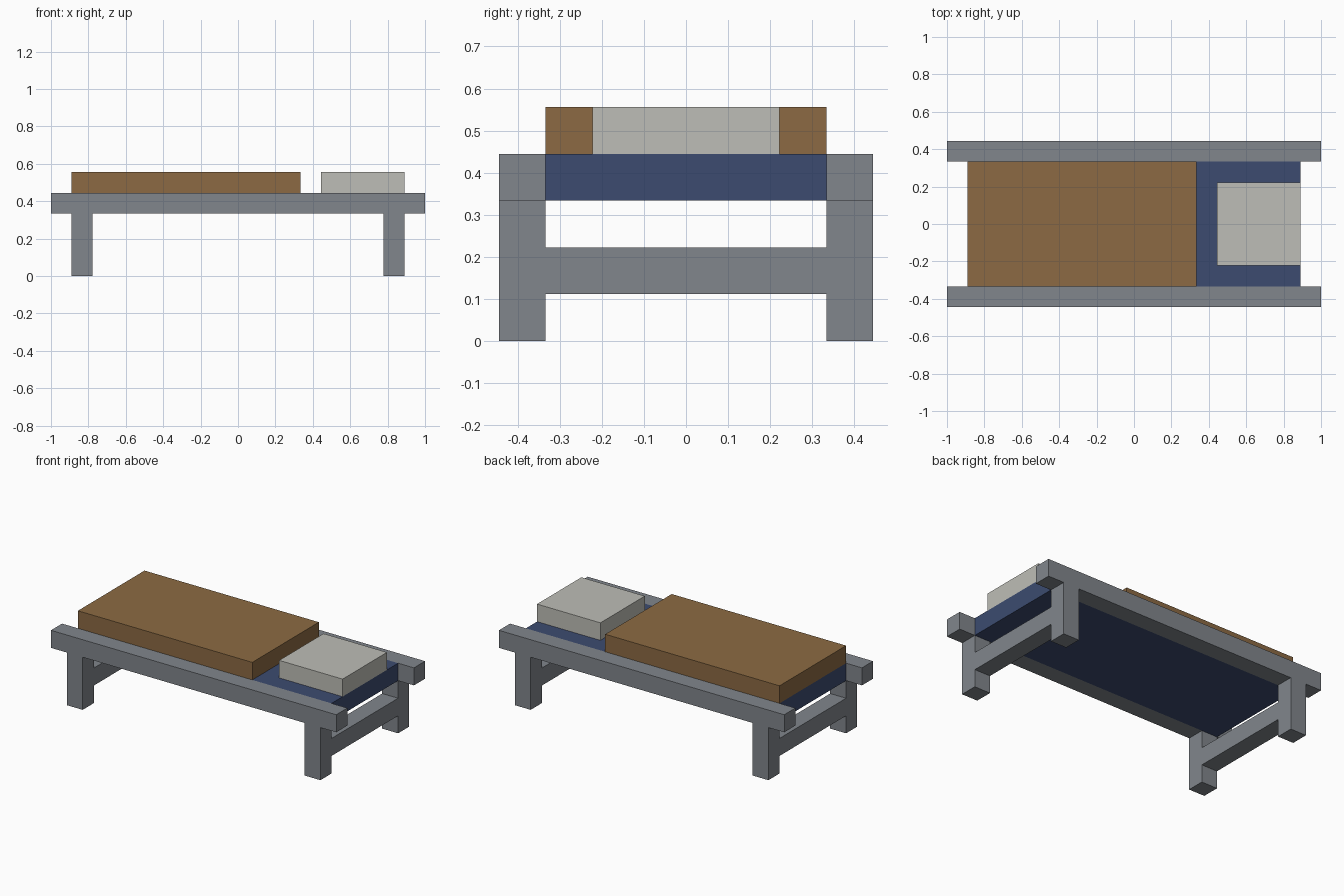
import bpy

cube = bpy.data.objects.get("Cube")
if cube:
    bpy.data.objects.remove(cube, do_unlink=True)

U = 1 / 9  # timber thickness, the module of the whole bed


def material(name, rgb):
    """Flat material from 0-255 sRGB values."""
    lin = [((c / 255 + 0.055) / 1.055) ** 2.4 for c in rgb]
    m = bpy.data.materials.new(name)
    m.use_nodes = True
    m.diffuse_color = (*lin, 1)
    bsdf = m.node_tree.nodes["Principled BSDF"]
    bsdf.inputs["Base Color"].default_value = (*lin, 1)
    bsdf.inputs["Roughness"].default_value = 0.9
    return m


def box(name, lo, hi, mat):
    """Box between two corners, given in modules."""
    bpy.ops.mesh.primitive_cube_add(size=1)
    ob = bpy.context.object
    ob.name = ob.data.name = name
    ob.location = [(a + b) / 2 * U for a, b in zip(lo, hi)]
    ob.scale = [(b - a) * U for a, b in zip(lo, hi)]
    bpy.ops.object.transform_apply(location=True, rotation=False, scale=True)
    ob.data.materials.append(mat)
    return ob


grey = material("frame grey", (129, 134, 140))
navy = material("canvas navy", (60, 75, 112))
brown = material("blanket brown", (140, 106, 67))
white = material("pillow off white", (190, 190, 183))

# Side rails
for side, y in (("front", -4), ("back", 3)):
    box(f"{side}_rail", (-9, y, 3), (9, y + 1, 4), grey)

# Legs and the crossbar joining each pair
for end, x in (("right", -8), ("left", 7)):
    for side, y in (("front", -4), ("back", 3)):
        box(f"{side}_{end}_leg", (x, y, 0), (x + 1, y + 1, 3), grey)
    box(f"{end}_crossbar", (x, -3, 1), (x + 1, 3, 2), grey)

# Bedding
box("mattress", (-8, -3, 3), (8, 3, 4), navy)
box("blanket", (-8, -3, 4), (3, 3, 5), brown)
box("pillow", (4, -2, 4), (8, 2, 5), white)
